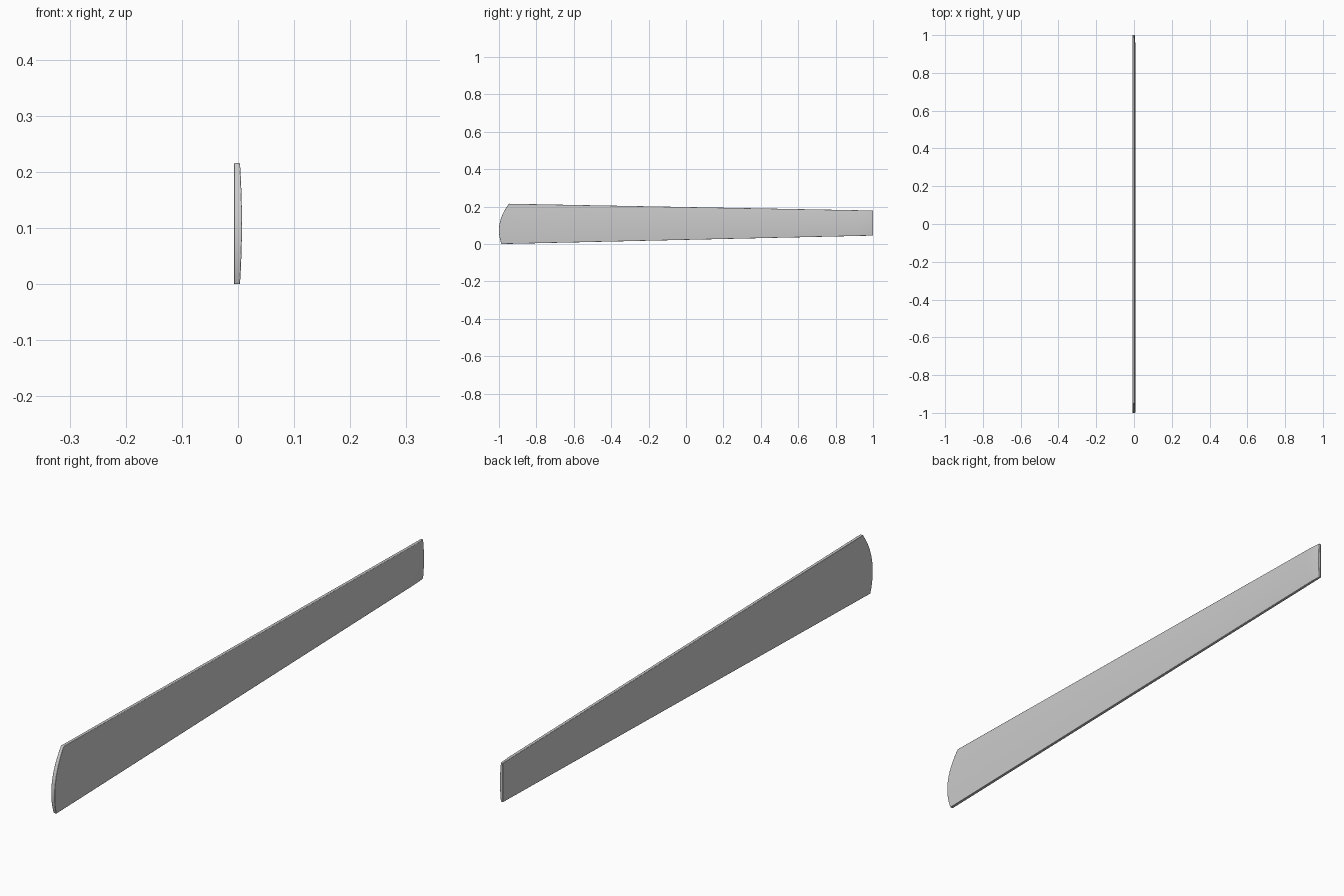
import bpy, bmesh

if "Cube" in bpy.data.objects:
    bpy.data.objects.remove(bpy.data.objects["Cube"])

N = 24                                   # divisions across the width
STATIONS = [0, .25, .5, .75, .955, .97, .98, .99, 1]  # along the length


def lerp(a, b, t):
    return a + (b - a) * t


def tip_y(z):
    # bowed outline of the wide end
    return -1 + (z - 0.072) ** 2 * 2.6


bm = bmesh.new()
back, face = [], []
for s in STATIONS:
    rb, rf = [], []
    for i in range(N + 1):
        t = i / N
        y = lerp(tip_y(0.215 * t), 1.0, s)
        f = (y + 0.985) / 1.985
        z = lerp(lerp(0.0, 0.045, f), lerp(0.216, 0.179, f), t)
        # crowned face, easing thinner at the narrow end
        end = max(0, (s - 0.97) / 0.03)
        x = 0.0035 + 0.0035 * (1 - (2 * t - 1) ** 2) - 0.003 * end ** 2
        rb.append(bm.verts.new((-0.007, y, z)))
        rf.append(bm.verts.new((x, y, z)))
    back.append(rb)
    face.append(rf)

# flat back and crowned face
for grid in (back, face):
    for a, b in zip(grid, grid[1:]):
        for i in range(N):
            bm.faces.new((a[i], a[i + 1], b[i + 1], b[i]))

# rim joining both sides
last = len(STATIONS) - 1
for k in (0, last):
    for i in range(N):
        bm.faces.new((back[k][i], back[k][i + 1], face[k][i + 1], face[k][i]))
for i in (0, N):
    for k in range(last):
        bm.faces.new((back[k][i], back[k + 1][i], face[k + 1][i], face[k][i]))

low = min(v.co.z for v in bm.verts)
for v in bm.verts:
    v.co.z -= low
bmesh.ops.recalc_face_normals(bm, faces=bm.faces)
mesh = bpy.data.meshes.new("blade")
bm.to_mesh(mesh)
bm.free()
blade = bpy.data.objects.new("blade", mesh)
bpy.context.collection.objects.link(blade)

# softened edges
bev = blade.modifiers.new("soft_edges", 'BEVEL')
bev.width = 0.0012
bev.segments = 2
bev.limit_method = 'ANGLE'
bev.angle_limit = 0.9

bpy.context.view_layer.objects.active = blade
blade.select_set(True)
bpy.ops.object.shade_smooth_by_angle(angle=0.6)
